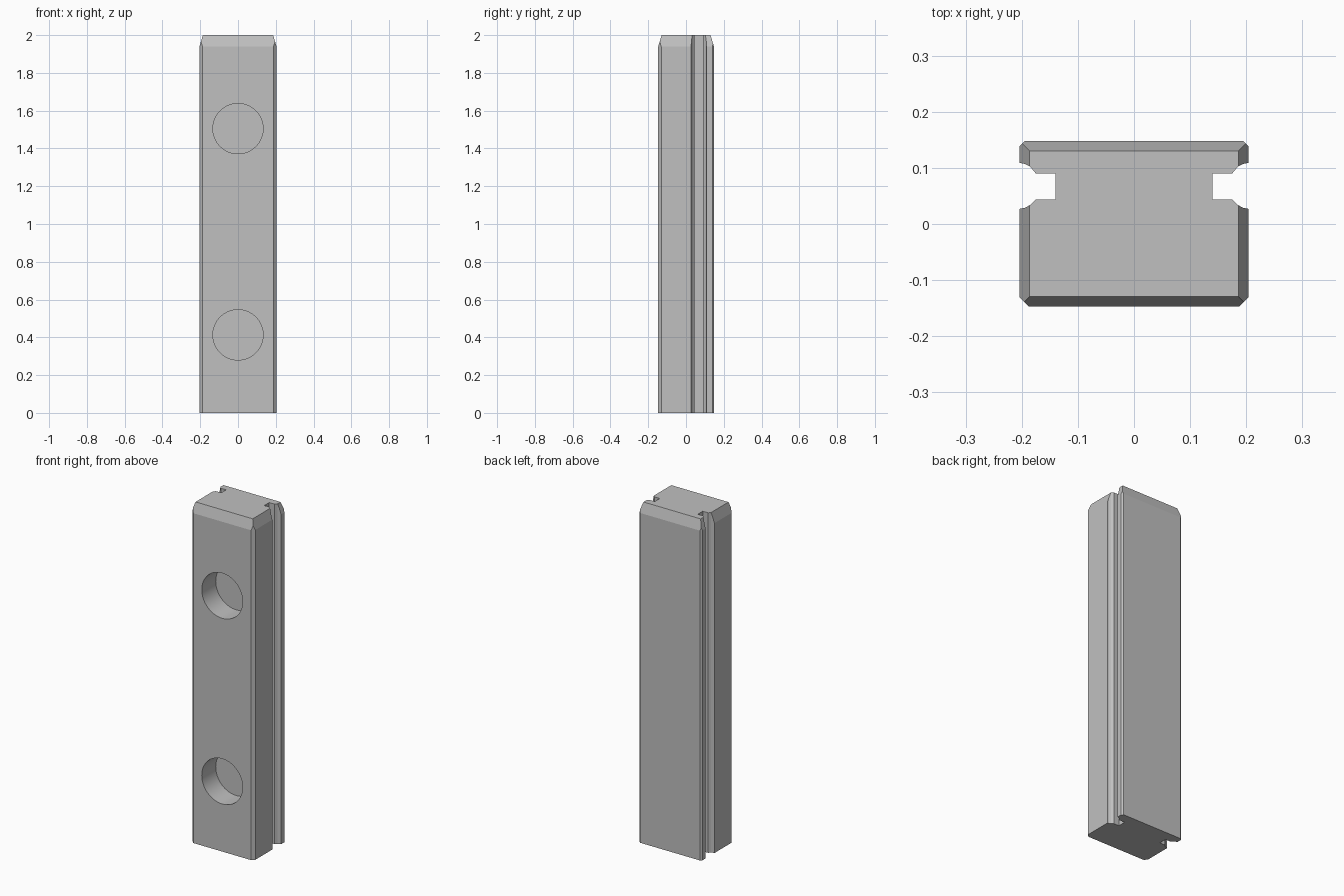
import bpy, bmesh
from math import pi
from mathutils import Vector

if "Cube" in bpy.data.objects:
    bpy.data.objects.remove(bpy.data.objects["Cube"], do_unlink=True)

HEIGHT, BEVEL_Z = 2.0, 1.94
HOLE_RADIUS, HOLE_DEPTH = 0.133, 0.13
FRONT, BACK, SIDE = -0.147, 0.148, 0.204

grey = bpy.data.materials.new("plain grey")
grey.use_nodes = True
colour = (0.53, 0.53, 0.53, 1)
grey.diffuse_color = colour
grey.node_tree.nodes["Principled BSDF"].inputs["Base Color"].default_value = colour

# Half cross-section: chamfered corners and a side groove with scooped lips
half = [(0.188, FRONT), (SIDE, -0.131), (SIDE, 0.027), (0.194, 0.029),
        (0.185, 0.034), (0.175, 0.044), (0.14, 0.044), (0.14, 0.09),
        (0.175, 0.09), (0.185, 0.102), (0.194, 0.107), (SIDE, 0.109),
        (SIDE, 0.139), (0.195, BACK)]
outline = half + [(-x, y) for x, y in reversed(half)]

# Extruded bar
bm = bmesh.new()
base = bm.faces.new([bm.verts.new((x, y, 0)) for x, y in outline])
top = bmesh.ops.extrude_face_region(bm, geom=[base])["geom"]
bmesh.ops.translate(bm, vec=(0, 0, HEIGHT),
                    verts=[v for v in top if isinstance(v, bmesh.types.BMVert)])

# Steep chamfers around the top end
drop, inset = HEIGHT - BEVEL_Z, 0.018
for point, out in (((0, FRONT, BEVEL_Z), (0, -1)), ((0, BACK, BEVEL_Z), (0, 1)),
                   ((SIDE, 0, BEVEL_Z), (1, 0)), ((-SIDE, 0, BEVEL_Z), (-1, 0))):
    normal = Vector((out[0] * drop, out[1] * drop, inset)).normalized()
    bmesh.ops.bisect_plane(bm, geom=bm.verts[:] + bm.edges[:] + bm.faces[:],
                           plane_co=point, plane_no=normal, clear_outer=True)
    bmesh.ops.holes_fill(bm, edges=[e for e in bm.edges if e.is_boundary])
bmesh.ops.recalc_face_normals(bm, faces=bm.faces)

mesh = bpy.data.meshes.new("grooved_bar")
bm.to_mesh(mesh)
bm.free()
mesh.materials.append(grey)
bar = bpy.data.objects.new("grooved_bar", mesh)
bpy.context.collection.objects.link(bar)

# Two blind round holes in the front
for z in (0.413, 1.505):
    bpy.ops.mesh.primitive_cylinder_add(vertices=64, radius=HOLE_RADIUS,
                                        depth=2 * HOLE_DEPTH,
                                        location=(0, FRONT, z), rotation=(pi / 2, 0, 0))
    cutter = bpy.context.object
    cutter.name = "hole_cutter"
    cutter.hide_render = True
    cutter.data.materials.append(grey)
    cut = bar.modifiers.new("hole", "BOOLEAN")
    cut.operation, cut.solver, cut.object = "DIFFERENCE", "EXACT", cutter
    bpy.context.view_layer.objects.active = bar
    bpy.ops.object.modifier_apply(modifier=cut.name)
    bpy.data.objects.remove(cutter, do_unlink=True)

# Smooth hole walls and groove lips, sharp edges elsewhere
bpy.ops.object.select_all(action="DESELECT")
bar.select_set(True)
bpy.context.view_layer.objects.active = bar
bpy.ops.object.shade_smooth_by_angle(angle=pi / 12)
